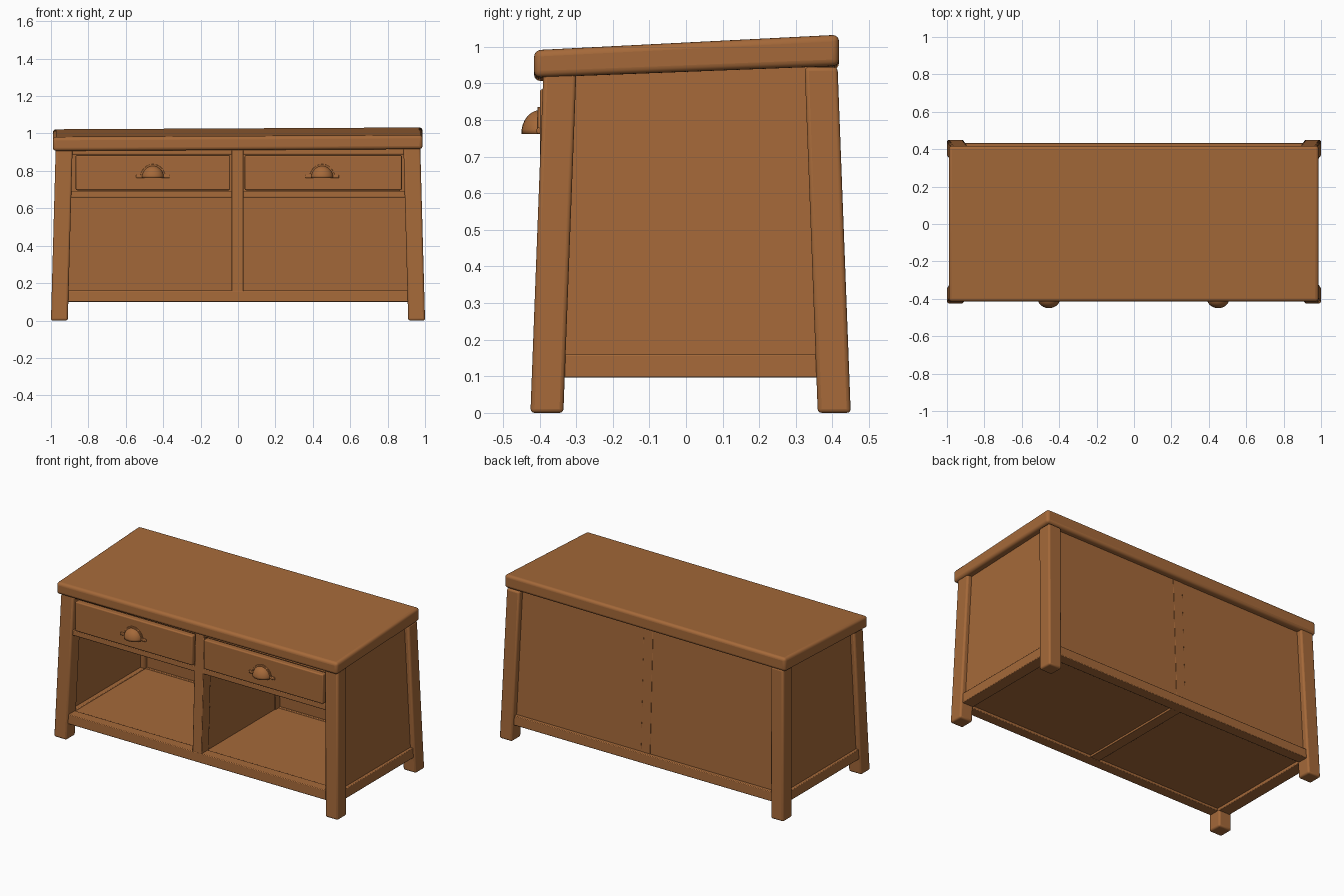
import bpy, bmesh, math

if "Cube" in bpy.data.objects:
    bpy.data.objects.remove(bpy.data.objects["Cube"])

wood = bpy.data.materials.new("warm brown wood")
wood.diffuse_color = (0.376, 0.141, 0.041, 1)
wood.use_nodes = True
wood.node_tree.nodes["Principled BSDF"].inputs["Base Color"].default_value = wood.diffuse_color

def finish(name, bm, bevel=0.0, segs=2):
    bmesh.ops.recalc_face_normals(bm, faces=bm.faces)
    me = bpy.data.meshes.new(name)
    bm.to_mesh(me)
    bm.free()
    me.materials.append(wood)
    ob = bpy.data.objects.new(name, me)
    bpy.context.collection.objects.link(ob)
    if bevel:
        m = ob.modifiers.new("bevel", 'BEVEL')
        m.width, m.segments = bevel, segs
    bpy.context.view_layer.objects.active = ob
    ob.select_set(True)
    bpy.ops.object.shade_smooth_by_angle(angle=math.radians(35))
    ob.select_set(False)
    return ob

def block(name, x, y, z, move=lambda x, y, z: (x, y, z), bevel=0.004, segs=2):
    """Box from ranges, its corners moved by a rule (for splayed parts)."""
    bm = bmesh.new()
    bmesh.ops.create_cube(bm, size=1)
    for v in bm.verts:
        v.co = move(*(r[1] if c > 0 else r[0] for c, r in zip(v.co, (x, y, z))))
    return finish(name, bm, bevel, segs)

SX, SY = 0.0275, 0.038          # inward lean per unit of height
TOP = 0.945                     # uprights end inside the top slab

def lean_both(x, y, z):
    return (x - math.copysign(SX * z, x), y - math.copysign(SY * z, y), z)

def lean_y(x, y, z):
    return (x, y - math.copysign(SY * z, y), z)

# four splayed legs
for s in (-1, 1):
    block("front_leg", (s * .91, s * 1.0), (-.425, -.335), (0, .94), lean_both, .011, 3)
    block("back_leg", (s * .91, s * 1.0), (.36, .45), (0, TOP), lean_both, .011, 3)

# sloping table top
def tilt(x, y, z):
    return (x, y, z + (0.032 if z < .95 else .042) * (y + .415) / .83 + .005 * x)
block("table_top", (-.99, .987), (-.415, .418), (.911, .986), tilt, .018, 4)

# side panels and bottom side rails
for s in (-1, 1):
    block("side_panel", (s * .94, s * .97), (-.39, .40), (.13, TOP), lean_both, 0)
    block("side_rail", (s * .91, s * .988), (-.37, .39), (.097, .16), lean_both)

# back panel, its centre seam strip and bottom rail
block("back_panel", (-.96, .96), (.385, .415), (.13, TOP), lean_both, 0)
block("back_centre_post", (-.035, .03), (.34, .4165), (.13, TOP), lean_y, .002)
block("back_rail", (-.94, .94), (.37, .438), (.1, .16), lean_y)

# floor with front rail and centre batten
block("floor", (-.94, .94), (-.39, .40), (.115, .156), bevel=0)
block("front_bottom_rail", (-.94, .94), (-.416, -.35), (.1, .16), lean_y)
block("floor_batten", (-.035, .03), (-.39, .40), (.102, .15), bevel=.002)

# centre divider
block("front_centre_post", (-.035, .03), (-.415, -.34), (.155, .93), lean_y)
block("divider_panel", (-.028, .024), (-.36, .37), (.15, .93), bevel=0)

# front rails around the drawers
block("upper_front_rail", (-.92, .92), (-.409, -.36), (.888, .935), lean_y)
block("drawer_rail", (-.92, .92), (-.413, -.35), (.658, .692), lean_y)

def cup_pull(cx, front, z0):
    # quarter dome shell, open below
    bm = bmesh.new()
    bmesh.ops.create_uvsphere(bm, u_segments=24, v_segments=16, radius=1)
    for no in ((0, 0, -1), (0, 1, 0)):
        bmesh.ops.bisect_plane(bm, geom=bm.verts[:] + bm.edges[:] + bm.faces[:], dist=1e-5,
                               plane_co=(0, 0, 0), plane_no=no, clear_outer=True)
    for v in bm.verts:
        v.co = (cx + v.co.x * .06, front + v.co.y * (.45 + front), z0 + v.co.z * .065)
    dome = finish("pull_cup", bm)
    m = dome.modifiers.new("shell", 'SOLIDIFY')
    m.thickness, m.offset = .006, -1
    # half-round backing plate with two side ears
    bm = bmesh.new()
    vs = [bm.verts.new((cx + .068 * math.cos(a), front - .007, z0 + .074 * math.sin(a)))
          for a in (math.pi * i / 20 for i in range(21))]
    f = bm.faces.new(vs)
    r = bmesh.ops.extrude_face_region(bm, geom=[f])
    for v in r["geom"]:
        if isinstance(v, bmesh.types.BMVert):
            v.co.y += .01
    finish("pull_plate", bm, .002)
    block("pull_ears", (cx - .09, cx + .09), (front - .009, front + .003),
          (z0, z0 + .017), bevel=.004)

# drawers: front board, box behind and cup pull
for x0, x1, cx in ((-.868, -.042, -.455), (.036, .876, .45)):
    block("drawer_front", (x0, x1), (-.399, -.36), (.697, .884), bevel=.007, segs=3)
    block("drawer_box", (x0 + .01, x1 - .01), (-.37, .32), (.69, .875), bevel=0)
    cup_pull(cx, -.399, .762)
